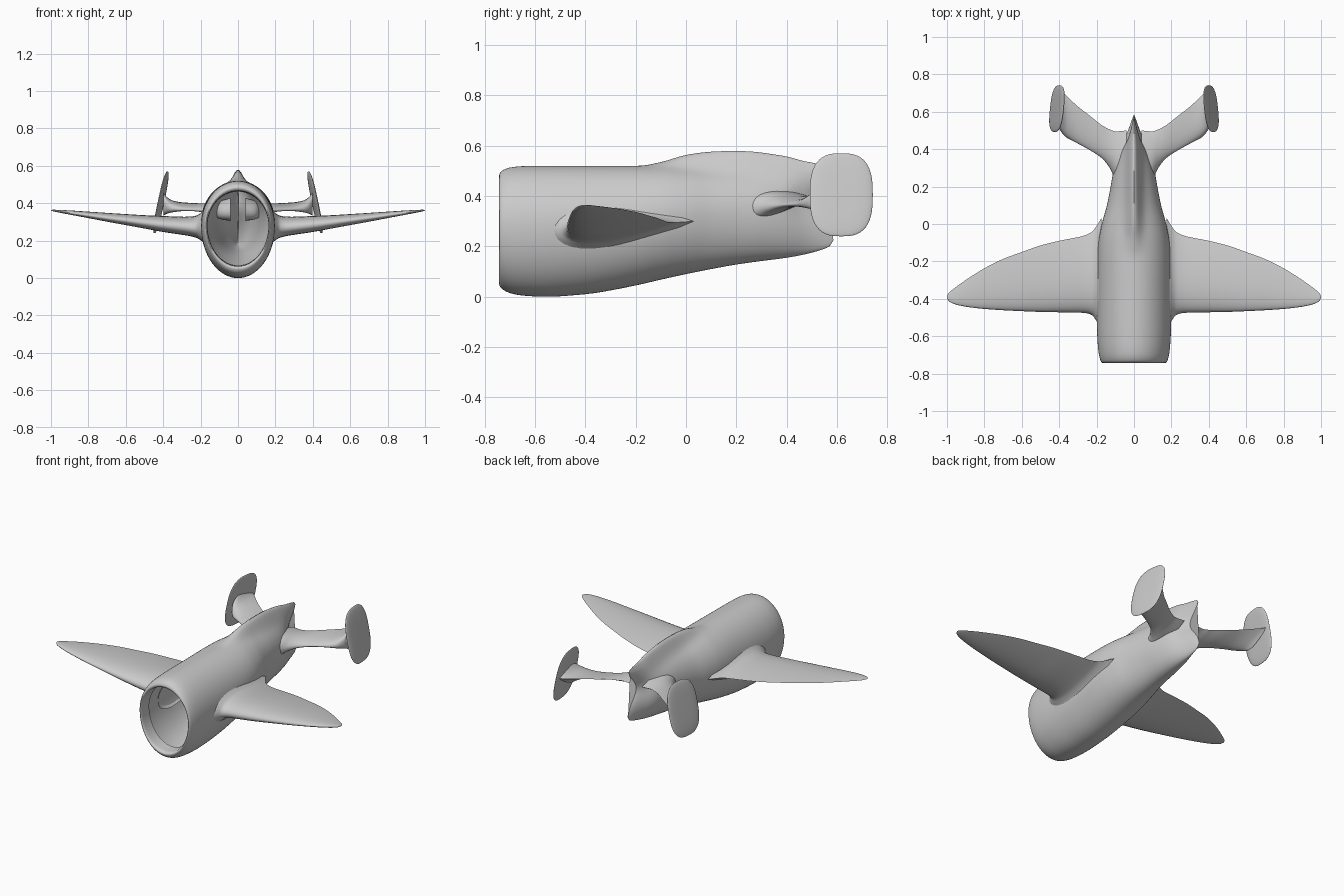
import bpy, bmesh
from math import sin, cos, pi, sqrt, exp, radians

if "Cube" in bpy.data.objects:
    bpy.data.objects.remove(bpy.data.objects["Cube"])


def resample(rows, n=6):
    """Smooth interpolation through control rows, without overshoot."""
    m, k = len(rows), len(rows[0])

    def slope(i, c):
        if i == 0:
            return rows[1][c] - rows[0][c]
        if i == m - 1:
            return rows[-1][c] - rows[-2][c]
        a, b = rows[i][c] - rows[i - 1][c], rows[i + 1][c] - rows[i][c]
        return 2 * a * b / (a + b) if a * b > 0 else 0.0

    out = []
    for i in range(m - 1):
        for j in range(n):
            t = j / n
            h1 = 2 * t**3 - 3 * t**2 + 1
            h2 = t**3 - 2 * t**2 + t
            h3 = 1 - h1
            h4 = t**3 - t**2
            out.append([h1 * rows[i][c] + h2 * slope(i, c) + h3 * rows[i + 1][c]
                        + h4 * slope(i + 1, c) for c in range(k)])
    out.append(list(rows[-1]))
    return out


def loft(name, rings, cap_start=False, cap_end=True, mirror=False):
    """Skin closed rings into one smooth object."""
    bm = bmesh.new()
    vs = [[bm.verts.new(p) for p in r] for r in rings]
    n = len(vs[0])
    for a, b in zip(vs, vs[1:]):
        for i in range(n):
            j = (i + 1) % n
            bm.faces.new((a[i], a[j], b[j], b[i]))
    if cap_start:
        bm.faces.new(vs[0])
    if cap_end:
        bm.faces.new(vs[-1])
    bmesh.ops.recalc_face_normals(bm, faces=bm.faces)
    me = bpy.data.meshes.new(name)
    bm.to_mesh(me)
    bm.free()
    ob = bpy.data.objects.new(name, me)
    bpy.context.collection.objects.link(ob)
    bpy.ops.object.select_all(action='DESELECT')
    ob.select_set(True)
    bpy.context.view_layer.objects.active = ob
    bpy.ops.object.shade_smooth_by_angle(angle=radians(50))
    if mirror:
        md = ob.modifiers.new("mirror", 'MIRROR')
        md.use_mirror_merge = False
    return ob


def foil(x, y0, z0, y1, z1, half, n=16):
    """Airfoil ring at station x from leading edge (y0,z0) to trailing edge (y1,z1)."""
    pts = []
    for i in range(2 * n):
        a = pi * i / n
        s = (1 + cos(a)) / 2
        t = 10 * (.2969 * sqrt(s) - .126 * s - .3516 * s**2 + .2843 * s**3 - .1036 * s**4)
        t = max(t, 0) * half * (1 if i < n else -1)
        pts.append((x, y0 + (y1 - y0) * s, z0 + (z1 - z0) * s + t))
    return pts


# Fuselage: y, half width, bottom, body top, spine height, tail-edge notch
body = [
    (-.66, .163, .068, .462, 0, 0),
    (-.732, .164, .062, .468, 0, 0),
    (-.742, .170, .050, .482, 0, 0),
    (-.735, .177, .035, .497, 0, 0),
    (-.70, .187, .015, .513, 0, 0),
    (-.64, .194, .004, .519, 0, 0),
    (-.55, .198, .000, .520, 0, 0),
    (-.40, .199, .010, .520, 0, 0),
    (-.20, .197, .045, .520, 0, 0),
    (-.10, .190, .068, .520, .015, 0),
    (0, .172, .090, .515, .048, 0),
    (.10, .145, .110, .507, .069, 0),
    (.20, .125, .128, .500, .079, 0),
    (.30, .108, .142, .488, .085, .05),
    (.40, .082, .155, .475, .085, .25),
    (.50, .040, .175, .460, .078, .65),
    (.57, .013, .200, .453, .072, .95),
    (.59, .003, .225, .450, .068, 1),
]


def hull_ring(y, hw, zb, zt, spine, notch, n=96):
    zm = zb + .54 * (zt - zb)
    pts = []
    for i in range(n):
        a = 2 * pi * i / n
        x, s = hw * cos(a), sin(a)
        z = zm + s * ((zt - zm) if s > 0 else (zm - zb))
        z += spine * exp(-(x / .04)**2) * max(s, 0)**2
        dy = notch * (.085 * exp(-((z - .38) / .09)**2) + (.02 if z > .5 else 0) * (z - .5) / .02)
        pts.append((x, y - dy, z))
    return pts


loft("fuselage", [hull_ring(*r) for r in resample(body, 5)])

# Wings with flared roots: x, leading y z, trailing y z, half thickness
wing = [
    (.175, -.555, .265, .030, .300, .095),
    (.200, -.520, .265, -.010, .297, .072),
    (.225, -.487, .266, -.042, .295, .058),
    (.270, -.475, .270, -.063, .294, .050),
    (.400, -.472, .283, -.090, .303, .042),
    (.500, -.470, .295, -.115, .313, .035),
    (.600, -.466, .308, -.150, .323, .029),
    (.700, -.461, .321, -.187, .334, .023),
    (.800, -.454, .335, -.237, .344, .017),
    (.900, -.442, .349, -.300, .354, .011),
    (.960, -.428, .357, -.343, .359, .007),
    (.990, -.412, .361, -.368, .362, .004),
    (1.00, -.395, .363, -.385, .363, .001),
]
loft("wings", [foil(*r) for r in resample(wing, 5)], mirror=True)

# Tail arms sweeping back and flaring into the fins
arm = [
    (.040, .200, .355, .500, .395, .060),
    (.095, .235, .350, .495, .395, .046),
    (.130, .300, .355, .506, .395, .030),
    (.170, .350, .360, .527, .398, .020),
    (.240, .397, .365, .582, .401, .014),
    (.300, .430, .367, .628, .405, .017),
    (.360, .462, .372, .685, .410, .032),
    (.380, .480, .378, .703, .413, .043),
    (.397, .505, .385, .715, .415, .058),
]
loft("tail_arms", [foil(*r) for r in resample(arm, 5)], mirror=True)

# Rounded tail fins, leaning in at the top and toed in at the back
def fin_ring(phi, n=48):
    r, off = max(cos(phi), .0004)**.5, .010 * sin(phi)
    pts = []
    for i in range(n):
        a = 2 * pi * i / n
        c, s = cos(a), sin(a)
        dy = .125 * r * abs(c)**.72 * (1 if c > 0 else -1)
        dz = .165 * r * abs(s)**.72 * (1 if s > 0 else -1)
        pts.append((.412 - .21 * dz - .10 * dy + off, .617 + dy, .405 + dz))
    return pts


loft("tail_fins", [fin_ring(-pi / 2 + pi * i / 16) for i in range(17)],
     cap_start=True, mirror=True)
